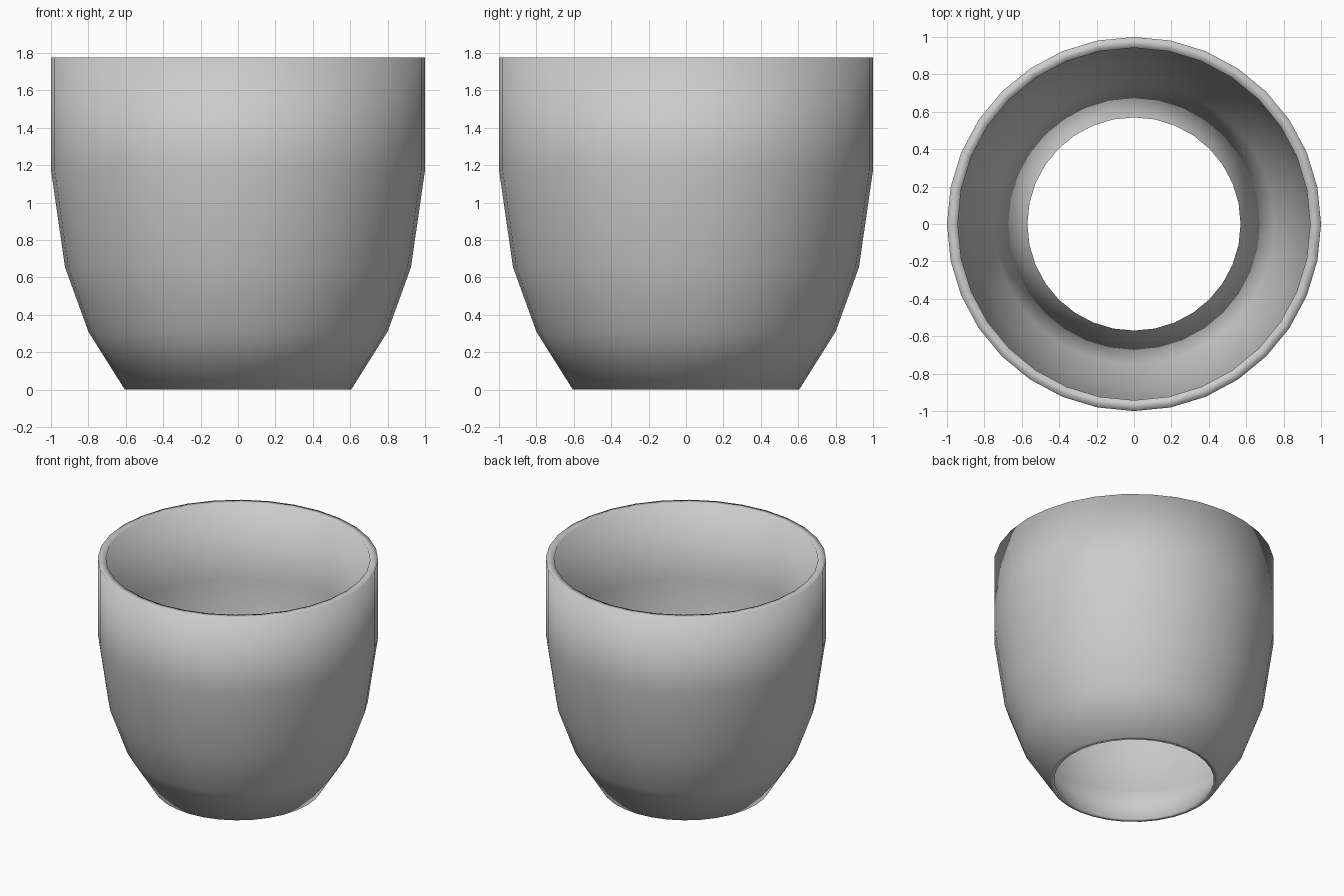
import bpy, bmesh
from math import tau, cos, sin

if "Cube" in bpy.data.objects:
    bpy.data.objects.remove(bpy.data.objects["Cube"])

SIDES = 32

# Closed cross-section (radius, height): outer wall upward, then inner wall downward
profile = [(0.605, 0), (0.80, 0.31), (0.925, 0.655), (1.0, 1.175), (1.0, 1.775),
           (0.942, 1.775), (0.942, 1.18), (0.87, 0.67), (0.75, 0.335), (0.57, 0)]

# Open sleeve-like cup wall, lathed around z
bm = bmesh.new()
rings = [[bm.verts.new((r * cos(tau * i / SIDES), r * sin(tau * i / SIDES), z))
          for i in range(SIDES)] for r, z in profile]
for a, b in zip(rings, rings[1:] + rings[:1]):
    for i in range(SIDES):
        j = (i + 1) % SIDES
        bm.faces.new((a[i], a[j], b[j], b[i])).smooth = True
bmesh.ops.recalc_face_normals(bm, faces=bm.faces)

mesh = bpy.data.meshes.new("cup_wall")
bm.to_mesh(mesh)
bm.free()
cup = bpy.data.objects.new("cup_wall", mesh)
bpy.context.collection.objects.link(cup)
